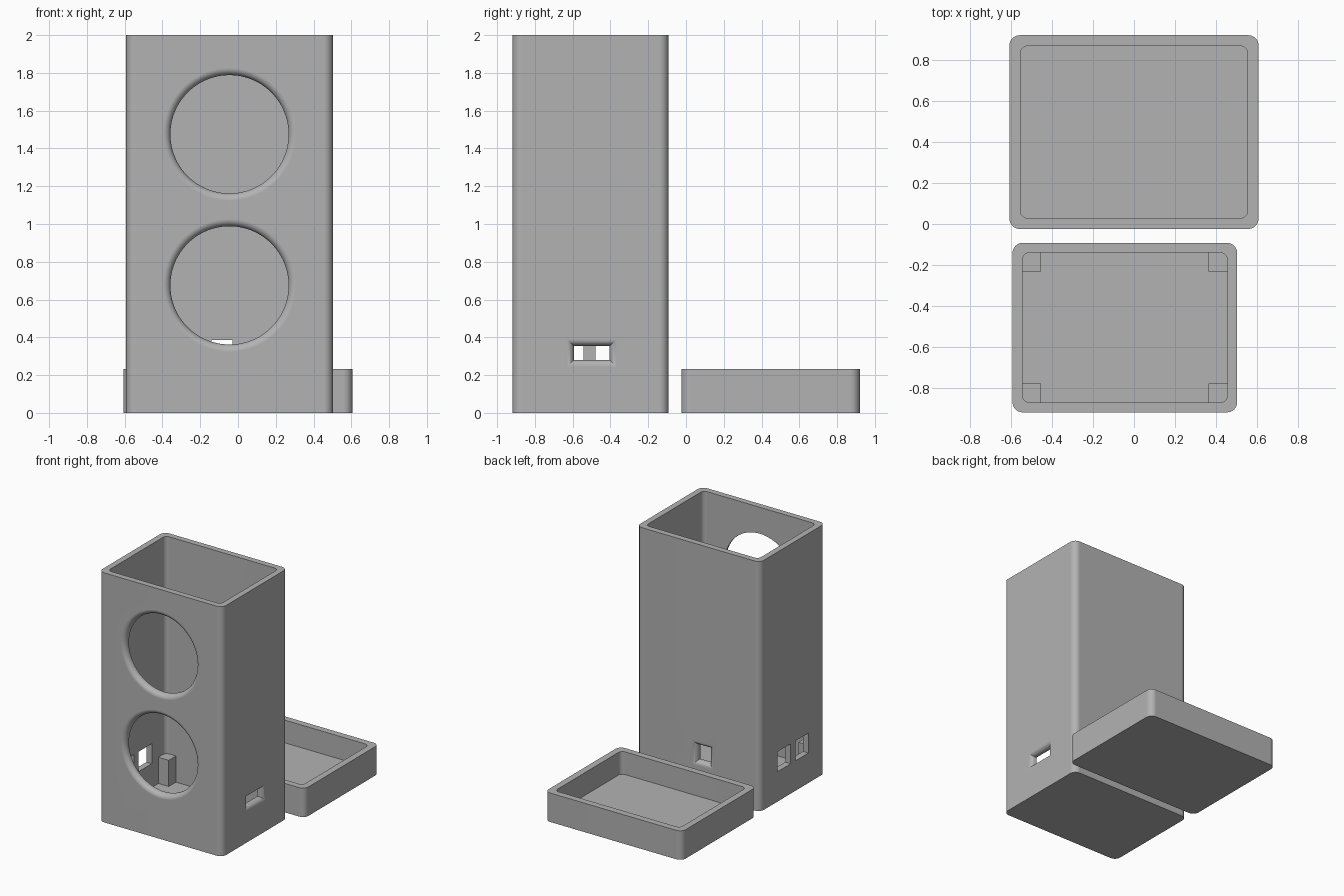
import bpy, bmesh, math

if "Cube" in bpy.data.objects:
    bpy.data.objects.remove(bpy.data.objects["Cube"])

grey = bpy.data.materials.new("light grey plastic")
grey.use_nodes = True
grey.diffuse_color = (0.45, 0.45, 0.45, 1)
grey.node_tree.nodes["Principled BSDF"].inputs["Base Color"].default_value = (0.45, 0.45, 0.45, 1)


def rounded_rect(x0, x1, y0, y1, r, z, steps=8):
    """Loop of points round a rectangle with rounded corners."""
    centres = [(x1 - r, y1 - r), (x0 + r, y1 - r), (x0 + r, y0 + r), (x1 - r, y0 + r)]
    pts = []
    for i, (cx, cy) in enumerate(centres):
        for k in range(steps + 1):
            a = (i + k / steps) * math.pi / 2
            pts.append((cx + r * math.cos(a), cy + r * math.sin(a), z))
    return pts


def loft(name, loops):
    """Closed solid through a series of matching loops."""
    bm = bmesh.new()
    rings = [[bm.verts.new(p) for p in loop] for loop in loops]
    n = len(rings[0])
    for a, b in zip(rings, rings[1:]):
        for i in range(n):
            j = (i + 1) % n
            bm.faces.new((a[i], a[j], b[j], b[i]))
    bm.faces.new(rings[0])
    bm.faces.new(rings[-1])
    bmesh.ops.recalc_face_normals(bm, faces=bm.faces)
    mesh = bpy.data.meshes.new(name)
    bm.to_mesh(mesh)
    bm.free()
    mesh.materials.append(grey)
    obj = bpy.data.objects.new(name, mesh)
    bpy.context.collection.objects.link(obj)
    return obj


def open_box(name, x0, x1, y0, y1, height, r, wall, floor):
    """Box with rounded upright corners, open at the top."""
    outer = (x0, x1, y0, y1, r)
    inner = (x0 + wall, x1 - wall, y0 + wall, y1 - wall, r * 0.7)
    return loft(name, [rounded_rect(*outer, 0), rounded_rect(*outer, height),
                       rounded_rect(*inner, height), rounded_rect(*inner, floor)])


def circle(cu, cv, radius):
    def outline(grow):
        angles = [i * math.tau / 96 for i in range(96)]
        return [(cu + (radius + grow) * math.cos(a), cv + (radius + grow) * math.sin(a)) for a in angles]
    return outline


def rect(u0, u1, v0, v1):
    def outline(grow):
        a, b, c, d = u0 - grow, u1 + grow, v0 - grow, v1 + grow
        return [(a, c), (b, c), (b, d), (a, d)]
    return outline


# Sides of the case, and how a point on each maps into space at a given depth
X0, X1, Y0, Y1, WALL = -0.592, 0.503, -0.918, -0.092, 0.048
SIDES = {
    "front": lambda u, v, d: (u, Y0 + d, v),
    "back": lambda u, v, d: (u, Y1 - d, v),
    "plus_x": lambda u, v, d: (X1 - d, u, v),
    "minus_x": lambda u, v, d: (X0 + d, u, v),
}


def cut(target, side, outline, fillet):
    """Cut an opening whose outer rim is rounded over by the fillet."""
    profile = [(-0.02, fillet)]
    if fillet:
        for k in range(9):
            t = k / 8 * math.pi / 2
            profile.append((fillet * (1 - math.cos(t)), fillet * (1 - math.sin(t))))
    profile.append((WALL + 0.03, 0))
    place = SIDES[side]
    cutter = loft("cutter", [[place(u, v, d) for u, v in outline(g)] for d, g in profile])
    cutter.hide_render = True
    mod = target.modifiers.new("opening", "BOOLEAN")
    mod.operation, mod.solver, mod.object = "DIFFERENCE", "EXACT", cutter
    bpy.context.view_layer.objects.active = target
    bpy.ops.object.modifier_apply(modifier=mod.name)
    bpy.data.objects.remove(cutter)


def smooth(obj):
    bpy.ops.object.select_all(action="DESELECT")
    obj.select_set(True)
    bpy.context.view_layer.objects.active = obj
    bpy.ops.object.shade_smooth_by_angle(angle=math.radians(30))
    mod = obj.modifiers.new("flat_panels", "WEIGHTED_NORMAL")
    mod.keep_sharp = True


# Tall case and its openings
case = open_box("tall_case", X0, X1, Y0, Y1, 2.0, 0.05, WALL, 0.05)
for z in (0.675, 1.475):
    cut(case, "front", circle(-0.045, z, 0.313), 0.038)
cut(case, "plus_x", rect(-0.593, -0.405, 0.281, 0.354), 0.038)
cut(case, "back", rect(-0.14, -0.03, 0.26, 0.385), 0.038)
for y0, y1 in ((-0.705, -0.543), (-0.48, -0.315)):
    cut(case, "minus_x", rect(y0, y1, 0.24, 0.4), 0)
smooth(case)

# Mounting posts in the inner corners
for px, x in (("left", X1 - 0.09), ("right", X0 + 0.09)):
    for py, y in (("front", Y0 + 0.09), ("back", Y1 - 0.09)):
        h = 0.05
        square = [(x - h, y - h), (x + h, y - h), (x + h, y + h), (x - h, y + h)]
        loft(f"{py}_{px}_post", [[(a, b, z) for a, b in square] for z in (0.03, 0.26)])

# Shallow lid lying behind the case
lid = open_box("lid_tray", -0.607, 0.607, -0.024, 0.92, 0.232, 0.05, 0.053, 0.05)
smooth(lid)
